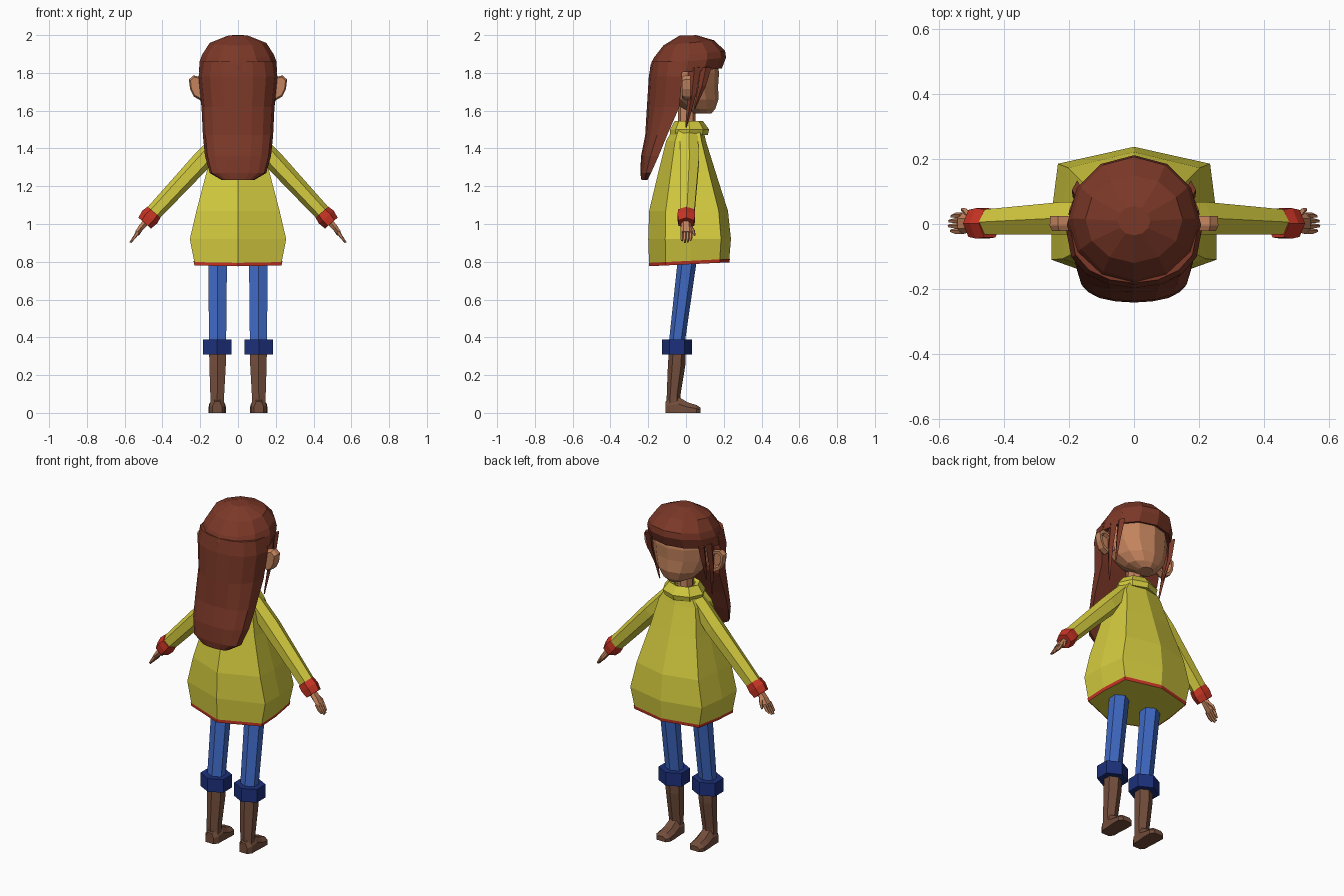
import bpy, bmesh
from math import sin, cos, pi
from mathutils import Vector as V


def mat(name, r, g, b):
    m = bpy.data.materials.new(name)
    m.diffuse_color = (r, g, b, 1)
    return m


YELLOW = mat("yellow", .66, .60, .05)
RED = mat("red", .58, .035, .018)
BLUE = mat("blue", .05, .14, .55)
NAVY = mat("navy", .012, .03, .2)
HAIR = mat("hair_brown", .2, .04, .021)
SKIN = mat("skin", .55, .23, .11)
LEG = mat("leg_skin", .17, .075, .045)


def loft(name, rings, m, mirror=False, caps=True):
    """Bridge a list of closed rings into one mesh."""
    bm = bmesh.new()
    rs = [[bm.verts.new(p) for p in r] for r in rings]
    n = len(rs[0])
    for a, b in zip(rs, rs[1:]):
        for i in range(n):
            j = (i + 1) % n
            bm.faces.new((a[i], a[j], b[j], b[i]))
    if caps:
        bm.faces.new(rs[0])
        bm.faces.new(rs[-1])
    bmesh.ops.recalc_face_normals(bm, faces=bm.faces)
    me = bpy.data.meshes.new(name)
    bm.to_mesh(me)
    bm.free()
    me.materials.append(m)
    ob = bpy.data.objects.new(name, me)
    bpy.context.collection.objects.link(ob)
    if mirror:
        ob.modifiers.new("mirror", 'MIRROR').use_mirror_merge = False
    return ob


def oval(z, rx, y0, y1, n=12, tilt=0.0):
    """Horizontal oval between y0 and y1, optionally tilted up to the front."""
    c, ry = (y0 + y1) / 2, (y1 - y0) / 2
    out = []
    for i in range(n):
        a = 2 * pi * i / n
        y = c + ry * sin(a)
        out.append((rx * cos(a), y, z + tilt * y))
    return out


def tube(name, secs, m, n=6, phase=0.0, flat_ends=False):
    """Mirrored limb. Each section: (x, y, z, half width in y, half width across)."""
    d = (V(secs[-1][:3]) - V(secs[0][:3])).normalized()
    d = V((0, 0, -1)) if flat_ends else V((d.x, 0, d.z)).normalized()
    p = d.cross(V((0, 1, 0)))
    rings = []
    for x, y, z, a, b in secs:
        ang = [phase + 2 * pi * i / n for i in range(n)]
        rings.append([V((x, y, z)) + V((0, a * cos(t), 0)) + p * b * sin(t) for t in ang])
    return loft(name, rings, m, mirror=True)


# coat body: eight-point rings with a ridge at the front and back centre
def coat_ring(z, hx, yf, yb, tilt=0.0, s=1.0):
    half = [(.92 * hx, .78 * yf), (hx, .1 * yf), (hx, .55 * yb)]
    pts = [(0, yf)] + half + [(0, yb)] + [(-x, y) for x, y in reversed(half)]
    return [(x * s, y * s, z + tilt * y) for x, y in pts]


loft("coat", [
    coat_ring(.788, .228, .228, -.195, .05),
    coat_ring(.92, .255, .238, -.2),
    coat_ring(1.07, .22, .222, -.195),
    coat_ring(1.28, .165, .155, -.145),
    coat_ring(1.44, .13, .105, -.105),
    coat_ring(1.51, .085, .09, -.065)], YELLOW)
loft("coat_hem", [coat_ring(.786, .228, .228, -.195, .05, 1.01),
                  coat_ring(.804, .232, .23, -.195, .05, 1.01)], RED, caps=False)

# folded collar, with a sunk inner rim
loft("collar", [
    oval(1.47, .115, -.085, .115, 8), oval(1.50, .125, -.085, .122, 8),
    oval(1.545, .09, -.06, .09, 8), oval(1.535, .06, -.045, .07, 8),
    oval(1.50, .055, -.04, .06, 8)], YELLOW)

# sleeves and their cuffs
tube("sleeve", [(.08, .015, 1.46, .055, .045), (.20, .018, 1.325, .058, .052),
                (.465, .005, 1.04, .044, .043)], YELLOW, 6, pi / 2)
tube("sleeve_cuff", [(.444, .002, 1.063, .05, .045), (.468, .002, 1.036, .054, .052),
                     (.494, .002, 1.005, .048, .044)], RED, 6, pi / 2)

# hands: palm, four fingers and a thumb
tube("palm", [(.475, .0, 1.025, .022, .02), (.512, .002, .982, .03, .018),
              (.535, .002, .952, .032, .014)], SKIN, 6)
for i in range(4):
    y = -.023 + .0165 * i
    k = (.85, 1.05, 1.0, .8)[i]
    tube("finger", [(.53, y, .958, .009, .011), (.548, y, .93, .009, .009),
                    (.535 + .034 * k, y * .9, .952 - .048 * k, .005, .005)], SKIN, 5)
tube("thumb", [(.502, .018, .992, .012, .012), (.518, .038, .965, .01, .01),
               (.53, .045, .94, .005, .005)], SKIN, 5)

# trousers and rolled cuffs
tube("trouser_leg", [(.108, .01, .86, .052, .057), (.108, .003, .78, .05, .057),
                     (.108, -.05, .36, .042, .052)], BLUE, 6, 0, True)
tube("trouser_cuff", [(.11, -.047, .388, .079, .087), (.11, -.047, .31, .079, .087)],
     NAVY, 6, 0, True)

# bare lower legs and feet
tube("lower_leg", [(.108, -.045, .34, .045, .052), (.108, -.05, .25, .046, .05),
                   (.11, -.066, .09, .036, .042), (.11, -.066, .03, .036, .042)],
     LEG, 6, 0, True)
foot = []
for y, w, h in [(-.108, .026, .06), (-.085, .042, .075), (-.04, .042, .085),
                (.01, .046, .055), (.055, .046, .042), (.076, .03, .028)]:
    foot.append([(.11 - w, y, 0), (.11 + w, y, 0), (.11 + w, y, h * .55),
                 (.11 + w * .5, y, h), (.11 - w * .5, y, h), (.11 - w, y, h * .55)])
loft("foot", foot, LEG, mirror=True)

# head and neck
loft("neck", [oval(1.48, .045, -.04, .05, 8), oval(1.66, .042, -.045, .05, 8)], SKIN)
loft("head", [
    oval(1.585, .04, .04, .135), oval(1.61, .095, -.02, .155), oval(1.66, .14, -.09, .172),
    oval(1.73, .172, -.14, .17), oval(1.80, .182, -.16, .175), oval(1.90, .165, -.13, .16)], SKIN)

# ears: an outline in x-z with thickness in y, pinched rim at the front
ear = [(.15, 1.69), (.2, 1.655), (.235, 1.675), (.254, 1.715),
       (.26, 1.765), (.235, 1.787), (.19, 1.775)]
ec = V((.205, 1.725))


def ear_ring(y, s):
    return [(ec.x + (x - ec.x) * s, y, ec.y + (z - ec.y) * s) for x, z in ear]


loft("ear", [ear_ring(-.022, .85), ear_ring(-.005, 1), ear_ring(.024, .97),
             ear_ring(.024, .7), ear_ring(.008, .55)], SKIN, mirror=True)

# hair cap with a fringe overhanging the face
loft("hair_cap", [
    oval(1.998, .05, -.035, .055, 12, .03), oval(1.957, .15, -.12, .15, 12, .1),
    oval(1.895, .19, -.172, .207, 12, .1), oval(1.86, .203, -.188, .212, 12, .1),
    oval(1.805, .207, -.195, .19, 12, .1), oval(1.815, .17, -.16, .165, 12, .1)], HAIR)


# long hair down the back: D-shaped rings
def d_ring(z, rx, edge, back):
    return [(rx * cos(pi * i / 8), edge + (back - edge) * sin(pi * i / 8) ** .8, z)
            for i in range(9)]


loft("back_hair", [
    d_ring(1.86, .195, -.02, -.182), d_ring(1.78, .209, -.02, -.197),
    d_ring(1.62, .193, -.035, -.207), d_ring(1.47, .186, -.1, -.216),
    d_ring(1.36, .175, -.145, -.238), d_ring(1.27, .15, -.185, -.242),
    d_ring(1.232, .085, -.205, -.236)], HAIR)

# loose locks in front of and behind each ear
tube("long_lock", [(.185, .045, 1.83, .035, .014), (.19, .03, 1.68, .022, .012),
                   (.172, .0, 1.51, .004, .004)], HAIR, 4)
tube("short_lock", [(.175, .105, 1.83, .03, .016), (.178, .085, 1.73, .02, .012),
                    (.165, .045, 1.61, .004, .004)], HAIR, 4)
